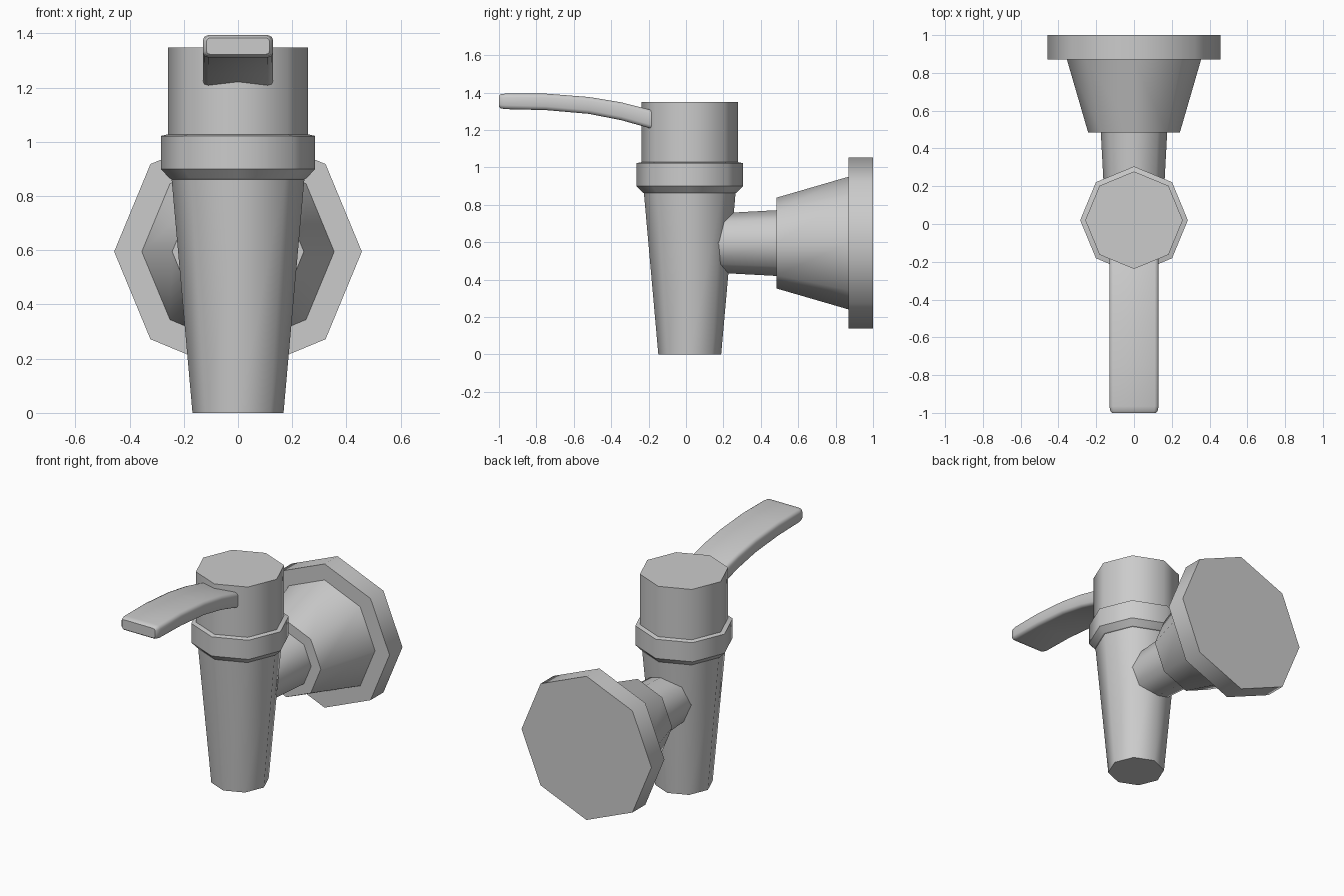
import bpy, bmesh
from math import sin, cos, pi, radians

if "Cube" in bpy.data.objects:
    bpy.data.objects.remove(bpy.data.objects["Cube"])


def loft(name, rings, sharp_rings=True):
    """Skin closed rings in order and cap both ends."""
    bm = bmesh.new()
    vs = [[bm.verts.new(p) for p in ring] for ring in rings]
    n = len(vs[0])
    for a, b in zip(vs, vs[1:]):
        for i in range(n):
            j = (i + 1) % n
            bm.faces.new((a[i], a[j], b[j], b[i]))
    bm.faces.new(vs[0][::-1])
    bm.faces.new(vs[-1])
    bmesh.ops.recalc_face_normals(bm, faces=bm.faces[:])
    for f in bm.faces:
        f.smooth = True
    for k, ring in enumerate(vs):
        if sharp_rings or k in (0, len(vs) - 1):
            for i in range(n):
                bm.edges.get((ring[i], ring[(i + 1) % n])).smooth = False
    me = bpy.data.meshes.new(name)
    bm.to_mesh(me)
    bm.free()
    ob = bpy.data.objects.new(name, me)
    bpy.context.collection.objects.link(ob)
    return ob


ANG = [i * pi / 4 for i in range(8)]
CY, CZ = 0.02, 0.595      # axis of the upright body, axis of the wall mount


def upright(name, profile):
    return loft(name, [[(r * cos(a), CY + r * sin(a), z) for a in ANG] for r, z in profile])


def sideways(name, profile):
    return loft(name, [[(r * cos(a), y, CZ + r * sin(a)) for a in ANG] for r, y in profile])


# Upright body: tapered spout, collar and cap
upright("tap_body", [(0.168, 0), (0.245, 0.862), (0.252, 0.865), (0.285, 0.90),
                     (0.285, 1.022), (0.258, 1.028), (0.258, 1.348)])

# Wall mount: inlet pipe, flared cone and flange
sideways("inlet_pipe", [(0.155, 0.1), (0.176, 0.49)])
sideways("wall_mount", [(0.243, 0.485), (0.355, 0.87), (0.457, 0.87), (0.457, 1.0)])

# Curved lever: chamfered rectangle swept along (y, bottom z, top z, half width, chamfer)
stations = [(-0.12, 1.185, 1.285, 0.13, 0.02), (-0.19, 1.208, 1.308, 0.13, 0.02),
            (-0.345, 1.252, 1.347, 0.13, 0.02), (-0.52, 1.286, 1.376, 0.13, 0.02),
            (-0.75, 1.306, 1.394, 0.13, 0.02), (-0.965, 1.311, 1.394, 0.13, 0.02),
            (-0.99, 1.315, 1.391, 0.125, 0.018), (-1.0, 1.323, 1.384, 0.117, 0.014)]
rings = []
for y, b, t, w, c in stations:
    m = c * 0.3
    quarter = [(w - c, t), (w - m, t - m), (w, t - c), (w, b + c), (w - m, b + m), (w - c, b)]
    ring = quarter + [(-x, z) for x, z in reversed(quarter)]
    rings.append([(x, y, z) for x, z in ring])
loft("lever", rings, sharp_rings=False)
